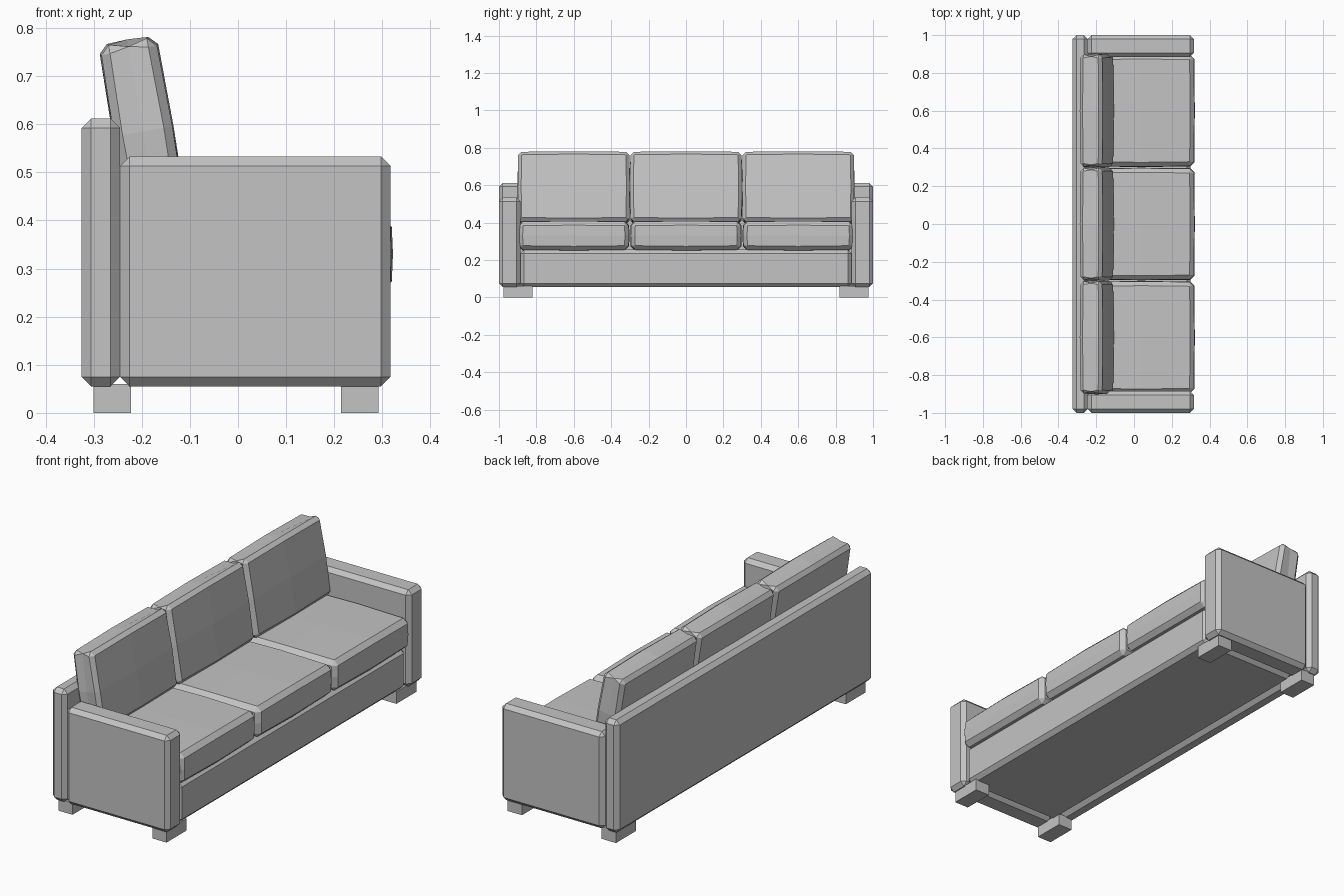
import bpy, bmesh, math
from mathutils import Matrix, Vector

old = bpy.data.objects.get("Cube")
if old:
    bpy.data.objects.remove(old, do_unlink=True)

# Single upholstery colour
grey = bpy.data.materials.new("plain_grey")
grey.use_nodes = True
colour = (0.55, 0.55, 0.55, 1)
grey.diffuse_color = colour
grey.node_tree.nodes["Principled BSDF"].inputs["Base Color"].default_value = colour


def block(name, low, high, bevel=0.0, puff=0.0, tilt=0.0):
    """Chamfered box between two corners; puff swells the middle of each face."""
    low, high = Vector(low), Vector(high)
    size, centre = high - low, (low + high) / 2
    bm = bmesh.new()
    bmesh.ops.create_cube(bm, size=1)
    if puff:
        bmesh.ops.subdivide_edges(bm, edges=bm.edges[:], cuts=1, use_grid_fill=True)
    for v in bm.verts:
        # Face centres swell fully, edge midpoints a little, corners not at all
        zeros = sum(abs(c) < 0.01 for c in v.co)
        swell = puff * (0, 0.6, 1)[min(zeros, 2)]
        v.co = Vector([c * s + (math.copysign(swell, c) if abs(c) > 0.01 else 0)
                       for c, s in zip(v.co, size)])
    if bevel:
        sharp = [e for e in bm.edges if e.calc_face_angle(0) > math.radians(45)]
        bmesh.ops.bevel(bm, geom=sharp, offset=bevel, segments=1,
                        affect='EDGES', profile=0.5)
    bm.transform(Matrix.Translation(centre) @ Matrix.Rotation(tilt, 4, 'Y'))
    mesh = bpy.data.meshes.new(name)
    bm.to_mesh(mesh)
    bm.free()
    mesh.materials.append(grey)
    obj = bpy.data.objects.new(name, mesh)
    bpy.context.collection.objects.link(obj)
    return obj


# Frame
block("back_panel", (-0.325, -1, 0.055), (-0.245, 1, 0.612), 0.02)
block("seat_base", (-0.245, -0.885, 0.055), (0.3, 0.885, 0.255), 0.02)

# Arms and feet on both ends
for side, label in ((1, "left"), (-1, "right")):
    y0, y1 = sorted((side * 0.885, side * 1.0))
    block("arm_" + label, (-0.245, y0, 0.055), (0.317, y1, 0.533), 0.02)
    y0, y1 = sorted((side * 0.82, side * 0.975))
    for x, end in ((-0.3, "back"), (0.214, "front")):
        block(f"foot_{end}_{label}", (x, y0, 0), (x + 0.078, y1, 0.06))

# Three seat cushions and three leaning back cushions
for i, label in enumerate(("right", "middle", "left")):
    y = (i - 1) * 0.6
    block("seat_cushion_" + label, (-0.24, y - 0.292, 0.255),
          (0.316, y + 0.292, 0.405), 0.022, 0.006)
    block("back_cushion_" + label, (-0.255, y - 0.296, 0.397),
          (-0.139, y + 0.296, 0.773), 0.018, 0.006, math.radians(-9.8))
